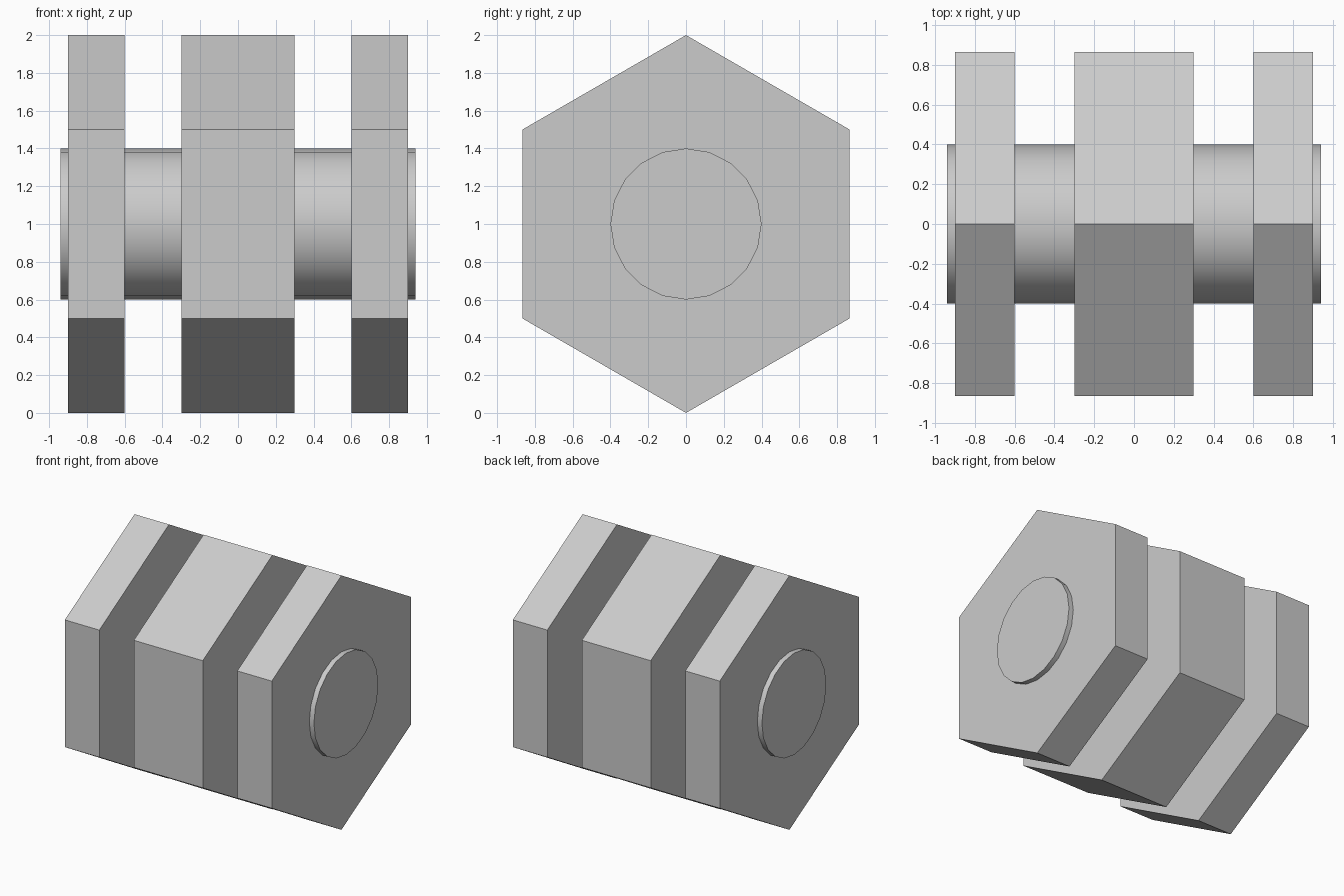
import bpy, bmesh
from math import pi, sin, cos, radians

if "Cube" in bpy.data.objects:
    bpy.data.objects.remove(bpy.data.objects["Cube"])

AXIS_Z = 1.0  # height of the shared centre line


def prism(name, sides, radius, x0, x1, smooth=False):
    """Regular prism along x, with one corner pointing straight up."""
    bm = bmesh.new()
    angles = [2 * pi * i / sides for i in range(sides)]
    face = bm.faces.new([bm.verts.new((x0, radius * sin(a), AXIS_Z + radius * cos(a)))
                         for a in angles])
    ext = bmesh.ops.extrude_face_region(bm, geom=[face], use_keep_orig=True)
    moved = [v for v in ext["geom"] if isinstance(v, bmesh.types.BMVert)]
    bmesh.ops.translate(bm, verts=moved, vec=(x1 - x0, 0, 0))
    bmesh.ops.recalc_face_normals(bm, faces=bm.faces)
    mesh = bpy.data.meshes.new(name)
    bm.to_mesh(mesh)
    bm.free()
    obj = bpy.data.objects.new(name, mesh)
    bpy.context.collection.objects.link(obj)
    if smooth:
        bpy.ops.object.select_all(action="DESELECT")
        obj.select_set(True)
        bpy.context.view_layer.objects.active = obj
        bpy.ops.object.shade_smooth_by_angle(angle=radians(30))
    return obj


# Hexagonal plates: one at each end, two touching in the middle
for name, x0 in (("left_end_plate", -0.9), ("left_middle_plate", -0.3),
                 ("right_middle_plate", 0.0), ("right_end_plate", 0.6)):
    prism(name, 6, 1.0, x0, x0 + 0.3)

# Round shaft through all the plates, standing slightly proud at both ends
prism("shaft", 20, 0.4, -0.94, 0.94, smooth=True)
